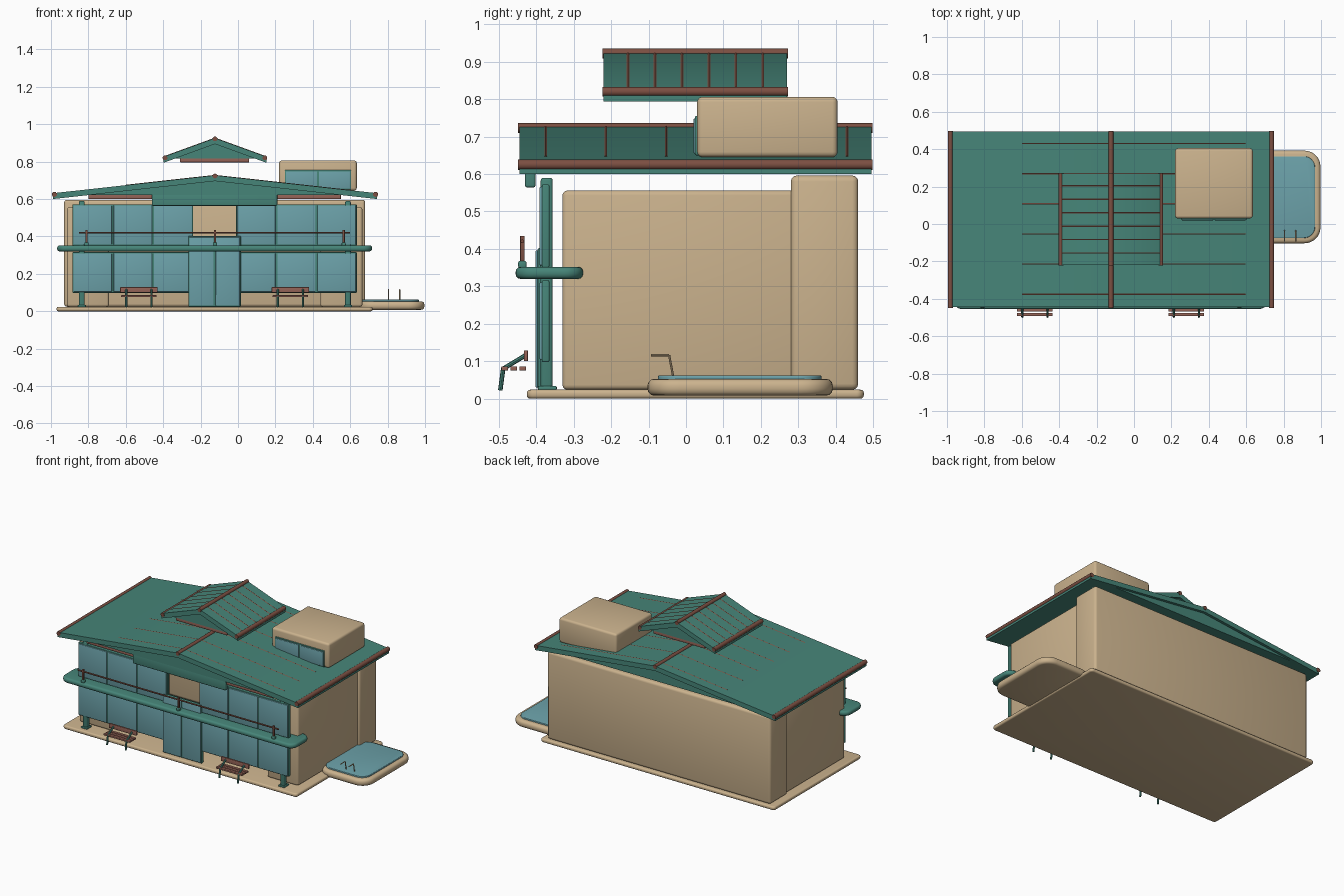
import bpy, bmesh, math
from mathutils import Vector

cube = bpy.data.objects.get("Cube")
if cube:
    bpy.data.objects.remove(cube, do_unlink=True)


def material(name, r, g, b):
    m = bpy.data.materials.new(name)
    m.use_nodes = True
    m.diffuse_color = (r, g, b, 1)
    m.node_tree.nodes["Principled BSDF"].inputs["Base Color"].default_value = (r, g, b, 1)
    return m


SAND = material("sand_plaster", 0.60, 0.45, 0.27)
GREEN = material("sea_green", 0.062, 0.235, 0.19)
GLASS = material("blue_glass", 0.15, 0.36, 0.40)
BROWN = material("red_brown", 0.20, 0.078, 0.054)
WOOD = material("bench_wood", 0.30, 0.125, 0.095)


def finish(bm, name, mat):
    bmesh.ops.recalc_face_normals(bm, faces=bm.faces)
    me = bpy.data.meshes.new(name)
    bm.to_mesh(me)
    bm.free()
    me.materials.append(mat)
    me.shade_smooth()
    me.set_sharp_from_angle(angle=math.radians(40))
    ob = bpy.data.objects.new(name, me)
    bpy.context.scene.collection.objects.link(ob)
    return ob


def box(name, mat, x, y, z, bevel=0.0, corner=0.0):
    """Box from ranges; corner rounds the plan, bevel rounds the rims."""
    bm = bmesh.new()
    bmesh.ops.create_cube(bm, size=1)
    for v in bm.verts:
        v.co = [r[0] if c < 0 else r[1] for c, r in zip(v.co, (x, y, z))]

    def upright(e):
        return abs(e.verts[0].co.z - e.verts[1].co.z) > 1e-5
    if corner:
        bmesh.ops.bevel(bm, geom=[e for e in bm.edges if upright(e)], offset=corner,
                        segments=8, profile=0.5, affect='EDGES')
    if bevel:
        edges = [e for e in bm.edges if not (corner and upright(e))]
        bmesh.ops.bevel(bm, geom=edges, offset=bevel, segments=3, profile=0.5, affect='EDGES')
    return finish(bm, name, mat)


def rod(name, mat, a, b, radius, sides=10):
    a, b = Vector(a), Vector(b)
    bm = bmesh.new()
    bmesh.ops.create_cone(bm, cap_ends=True, segments=sides, radius1=radius,
                          radius2=radius, depth=(b - a).length)
    turn = (b - a).to_track_quat('Z', 'Y')
    for v in bm.verts:
        v.co = turn @ v.co + (a + b) / 2
    return finish(bm, name, mat)


def extrude_profile(name, mat, points, y0, y1):
    bm = bmesh.new()
    face = bm.faces.new([bm.verts.new((px, y0, pz)) for px, pz in points])
    out = bmesh.ops.extrude_face_region(bm, geom=[face])
    for v in out["geom"]:
        if isinstance(v, bmesh.types.BMVert):
            v.co.y = y1
    return finish(bm, name, mat)


CX = -0.123  # centre line of the house


def gable_roof(name, half, y, eave, ridge, t, gutter):
    extrude_profile(name, GREEN, [(CX - half, eave), (CX, ridge), (CX + half, eave),
                                  (CX + half, eave - t), (CX, ridge - t), (CX - half, eave - t)], *y)
    ends = (y[0] - 0.003, y[1] + 0.003)
    rod(name + "_ridge", BROWN, (CX, ends[0], ridge - 0.004), (CX, ends[1], ridge - 0.004), 0.013)
    for s in (-1, 1):
        x = CX + s * (half - 0.008)
        rod(name + "_gutter", BROWN, (x, ends[0], eave - 0.006), (x, ends[1], eave - 0.006), gutter)


def ribs(name, ys, half, eave, ridge, reach):
    for y in ys:
        for s, length in zip((-1, 1), reach):
            drop = (ridge - eave) * length / half
            rod(name, BROWN, (CX, y, ridge - 0.003), (CX + s * length, y, ridge - drop - 0.003), 0.005, 6)


# Ground slab and walls
box("ground_slab", SAND, (-0.97, 0.72), (-0.425, 0.475), (0, 0.024), 0.009, 0.02)
box("rear_block", SAND, (-0.93, 0.68), (0.28, 0.46), (0.024, 0.596), 0.016)
box("left_wing", SAND, (0.44, 0.665), (-0.33, 0.3), (0.024, 0.556), 0.013)
box("right_wing", SAND, (-0.915, -0.69), (-0.33, 0.3), (0.024, 0.556), 0.013)

# Main roof with gable and beams
gable_roof("main_roof", 0.867, (-0.445, 0.495), 0.631, 0.727, 0.031, 0.014)
ribs("main_roof_rib", [-0.375 + 0.161 * i for i in range(6)], 0.867, 0.631, 0.727, (0.475, 0.72))
extrude_profile("main_gable", GREEN, [(-0.8, 0.622), (CX, 0.698), (0.55, 0.622)], -0.43, 0.478)
for x in ((-0.8, -0.46), (0.21, 0.55)):
    box("gable_beam", WOOD, x, (-0.42, -0.39), (0.6, 0.624), 0.003)
box("entrance_beam", GREEN, (-0.46, 0.21), (-0.43, -0.402), (0.564, 0.632), 0.006)

# Raised ridge roof
gable_roof("upper_roof", 0.275, (-0.22, 0.27), 0.826, 0.926, 0.032, 0.013)
ribs("upper_roof_rib", [-0.155 + 0.072 * i for i in range(6)], 0.275, 0.826, 0.926, (0.26, 0.26))
extrude_profile("upper_gable", GREEN, [(-0.335, 0.818), (CX, 0.896), (0.09, 0.818)], -0.205, 0.255)
for y in (-0.2, 0.225):
    box("upper_beam", WOOD, (-0.31, 0.06), (y, y + 0.025), (0.796, 0.82), 0.003)

# Roof room with its window
box("roof_room", SAND, (0.22, 0.635), (0.03, 0.405), (0.645, 0.806), 0.014)
box("roof_room_frame", GREEN, (0.25, 0.605), (0.024, 0.04), (0.65, 0.755), 0.003)
for x in (0.256, 0.432):
    box("roof_room_pane", GLASS, (x, x + 0.167), (0.02, 0.03), (0.655, 0.748), 0.002)


def window_row(name, x0, count, width, z, y):
    """Green frame with proud glass panes."""
    box(name + "_frame", GREEN, (x0, x0 + count * width), (y, y + 0.02), z, 0.004)
    for i in range(count):
        x = x0 + i * width
        box(name + "_pane", GLASS, (x + 0.005, x + width - 0.005), (y - 0.006, y + 0.01),
            (z[0] + 0.006, z[1] - 0.006), 0.003)


# Glazed front
for x0 in (-0.885, -0.01):
    window_row("upper_window", x0, 3, 0.215, (0.35, 0.572), -0.385)
    window_row("lower_window", x0, 3, 0.215, (0.098, 0.316), -0.385)
window_row("front_door", -0.265, 2, 0.14, (0.024, 0.402), -0.396)

# Posts
for x in (-0.835, 0.588):
    box("front_post", GREEN, (x - 0.015, x + 0.015), (-0.388, -0.356), (0.024, 0.59), 0.008)
    box("post_foot", GREEN, (x - 0.022, x + 0.022), (-0.395, -0.345), (0.022, 0.034), 0.004)

# Balcony and railing
box("balcony", GREEN, (-0.967, 0.717), (-0.455, -0.275), (0.32, 0.352), 0.013, 0.05)
rod("hand_rail", BROWN, (-0.85, -0.437, 0.42), (0.6, -0.437, 0.42), 0.005)
for x in (-0.81, CX, 0.565):
    box("rail_foot", GREEN, (x - 0.011, x + 0.011), (-0.448, -0.426), (0.348, 0.368), 0.005)
    box("rail_post", BROWN, (x - 0.006, x + 0.006), (-0.443, -0.431), (0.36, 0.435), 0.002)

# Benches
for cx in (-0.53, 0.28):
    for y in (-0.484, -0.46, -0.436):
        box("bench_seat_slat", WOOD, (cx - 0.095, cx + 0.095), (y - 0.009, y + 0.009), (0.075, 0.086), 0.002)
    box("bench_back", WOOD, (cx - 0.1, cx + 0.1), (-0.433, -0.422), (0.1, 0.129), 0.002)
    for x in (cx - 0.067, cx + 0.067):
        rod("bench_leg", GREEN, (x, -0.496, 0.022), (x, -0.488, 0.082), 0.006, 8)
        rod("bench_brace", GREEN, (x, -0.488, 0.08), (x, -0.43, 0.115), 0.006, 8)

# Pool and ladder
box("pool_basin", SAND, (0.64, 0.997), (-0.103, 0.392), (0.008, 0.053), 0.018, 0.085)
box("pool_water", GLASS, (0.66, 0.968), (-0.075, 0.362), (0.045, 0.062), 0.004, 0.06)
for x in (0.805, 0.865):
    path = [(x, -0.093, 0.116), (x, -0.045, 0.116), (x, -0.034, 0.058)]
    for a, b in zip(path, path[1:]):
        rod("pool_ladder", SAND, a, b, 0.003, 8)
